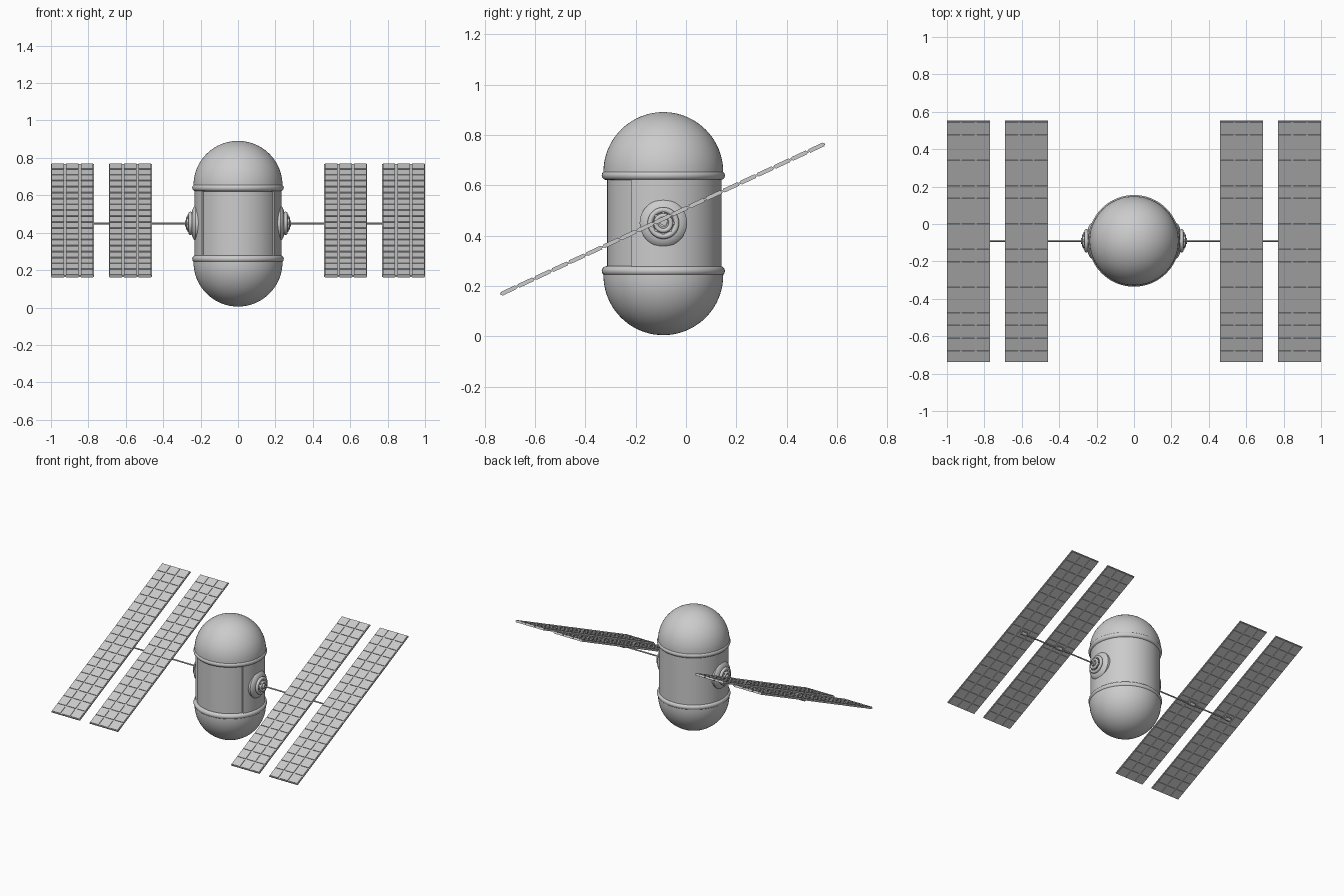
import bpy, bmesh
from math import sin, cos, pi, radians
from mathutils import Matrix, Vector

cube = bpy.data.objects.get("Cube")
if cube:
    bpy.data.objects.remove(cube)

CY, CZ = -0.09, 0.45          # body axis and mid height
TILT = radians(24.9)          # slope of the solar wings

grey = bpy.data.materials.new("light_grey")
grey.use_nodes = True
grey.diffuse_color = (0.6, 0.6, 0.6, 1)
grey.node_tree.nodes["Principled BSDF"].inputs["Base Color"].default_value = grey.diffuse_color


def finish(name, bm, matrix=Matrix(), smooth=True):
    bmesh.ops.remove_doubles(bm, verts=bm.verts, dist=1e-5)
    bmesh.ops.recalc_face_normals(bm, faces=bm.faces)
    me = bpy.data.meshes.new(name)
    bm.to_mesh(me)
    bm.free()
    me.materials.append(grey)
    ob = bpy.data.objects.new(name, me)
    bpy.context.collection.objects.link(ob)
    ob.matrix_world = matrix
    if smooth:
        bpy.ops.object.select_all(action='DESELECT')
        ob.select_set(True)
        bpy.context.view_layer.objects.active = ob
        bpy.ops.object.shade_smooth_by_angle(angle=radians(35))
    return ob


def lathe(name, profile, matrix, steps=64, closed=False):
    """Spin (radius, height) points about local z."""
    bm = bmesh.new()
    vs = [bm.verts.new((r, 0, h)) for r, h in profile]
    pairs = list(zip(vs, vs[1:])) + ([(vs[-1], vs[0])] if closed else [])
    edges = [bm.edges.new(p) for p in pairs]
    bmesh.ops.spin(bm, geom=vs + edges, cent=(0, 0, 0), axis=(0, 0, 1),
                   angle=2 * pi, steps=steps, use_duplicate=False)
    return finish(name, bm, matrix)


def arc_shell(name, r0, r1, a0, a1, z0, z1, steps):
    """Curved plate; angles in degrees measured from the front."""
    bm = bmesh.new()
    a = radians(a0 - 90)
    f = bm.faces.new([bm.verts.new((r * cos(a), r * sin(a), z))
                      for r, z in ((r0, z0), (r1, z0), (r1, z1), (r0, z1))])
    bmesh.ops.spin(bm, geom=[f], cent=(0, 0, 0), axis=(0, 0, 1),
                   angle=radians(a1 - a0), steps=steps)
    inner = [g for g in bm.faces if len({round(v.co.xy.angle_signed(Vector((1, 0))), 4)
             for v in g.verts}) == 1 and abs(g.normal.z) < 0.5 and g is not f]
    return finish(name, bm, Matrix.Translation((0, CY, 0)))


def add_box(bm, size, loc):
    bmesh.ops.create_cube(bm, size=1, matrix=Matrix.Translation(loc) @ Matrix.Diagonal((*size, 1)))


def round_profile(r, h, rad, n=12):
    return [(r + rad * cos(2 * pi * i / n), h + rad * sin(2 * pi * i / n)) for i in range(n)]


axis = Matrix.Translation((0, CY, 0))

# Domes, bands and inner hull
for name, z, s in (("top_dome", 0.653, 1), ("bottom_dome", 0.243, -1)):
    dome = [(0.238 * cos(t * pi / 40), z + s * 0.238 * sin(t * pi / 40)) for t in range(20)]
    lathe(name, [(0.20, z - s * 0.02), (0.238, z - s * 0.02)] + dome + [(0, z + s * 0.238)], axis)
for name, z in (("upper_band", 0.64), ("lower_band", 0.26)):
    lathe(name, round_profile(0.226, z, 0.019), axis, closed=True)
lathe("inner_hull", [(0.217, 0.25), (0.217, 0.65)], axis)

# Cylinder wall and the two recessed front doors
arc_shell("hull_wall", 0.21, 0.232, 56.25, 303.75, 0.25, 0.65, 44)
for name, a0, a1 in (("right_door", -56, -0.4), ("left_door", 0.4, 56)):
    arc_shell(name, 0.21, 0.223, a0, a1, 0.27, 0.63, 12)

COLS, ROWS, W, L, T = 3, 19, 0.23, 1.42, 0.008
for side, s in (("left", 1), ("right", -1)):
    # Hub on the hull side
    out = Matrix.Translation((0, CY, CZ)) @ Matrix.Rotation(s * pi / 2, 4, 'Y')
    lathe(side + "_hub_plate", [(0.094, 0.19), (0.094, 0.228), (0.088, 0.236), (0.07, 0.245),
                                (0.05, 0.249), (0, 0.249)], out, 48)
    lathe(side + "_hub_outer_ring", round_profile(0.052, 0.254, 0.011), out, 40, True)
    lathe(side + "_hub_inner_ring", round_profile(0.03, 0.268, 0.009), out, 32, True)
    lathe(side + "_hub_cap", [(0.03, 0.24), (0.03, 0.266), (0.016, 0.27), (0.016, 0.284),
                              (0, 0.284)], out, 24)
    # Bolts around the hub
    bm = bmesh.new()
    for i in range(8):
        a = i * pi / 4
        bmesh.ops.create_cone(bm, cap_ends=True, segments=8, radius1=0.006, radius2=0.006, depth=0.016,
                              matrix=Matrix.Translation((0.041 * cos(a), 0.041 * sin(a), 0.262)))
    finish(side + "_hub_bolts", bm, out)
    # Boom
    lathe(side + "_boom", [(0, 0.24), (0.005, 0.24), (0.005, 0.90), (0, 0.90)], out, 12)

    for place, x in (("inner", 0.575), ("outer", 0.885)):
        wing = (Matrix.Translation((s * x, CY - 0.003, CZ + 0.016))
                @ Matrix.Rotation(TILT, 4, 'X'))
        # Solar wing: thin slab with raised cells on both faces
        bm = bmesh.new()
        add_box(bm, (W, L, T), (0, 0, 0))
        gap, rim = 0.011, 0.004
        cw = (W - 2 * rim - gap * (COLS - 1)) / COLS
        cl = (L - 2 * rim - gap * (ROWS - 1)) / ROWS
        for i in range(COLS):
            for j in range(ROWS):
                add_box(bm, (cw, cl, T + 0.008),
                        ((i - (COLS - 1) / 2) * (cw + gap), (j - (ROWS - 1) / 2) * (cl + gap), 0))
        finish(f"{side}_{place}_solar_wing", bm, wing, smooth=False)
        # Clamp under the wing
        bm = bmesh.new()
        add_box(bm, (0.05, 0.03, 0.012), (0, 0, -0.012))
        bmesh.ops.create_cone(bm, cap_ends=True, segments=16, radius1=0.011, radius2=0.011, depth=0.04,
                              matrix=Matrix.Translation((0, 0, -0.016)) @ Matrix.Rotation(pi / 2, 4, 'Y'))
        finish(f"{side}_{place}_wing_clamp", bm, wing)
